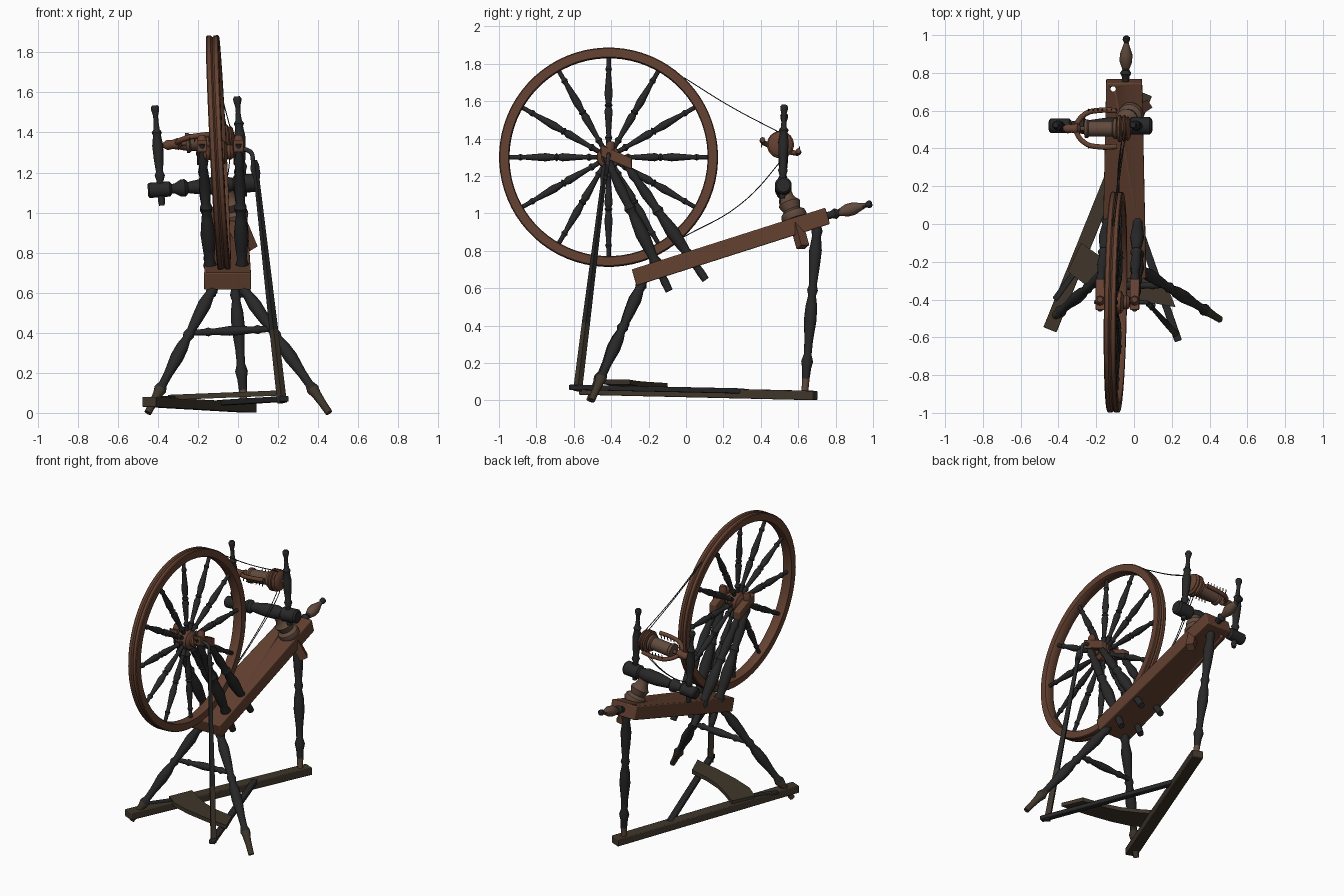
import bpy, bmesh, math
from mathutils import Vector, Matrix

if "Cube" in bpy.data.objects:
    bpy.data.objects.remove(bpy.data.objects["Cube"])

def material(name, rgb):
    m = bpy.data.materials.new(name)
    m.diffuse_color = (*rgb, 1)
    m.use_nodes = True
    m.node_tree.nodes["Principled BSDF"].inputs["Base Color"].default_value = m.diffuse_color
    return m

BROWN = material("red brown wood", (0.125, 0.052, 0.030))
DARK = material("near black wood", (0.020, 0.021, 0.020))
OLIVE = material("worn olive wood", (0.050, 0.037, 0.024))
WORN = material("worn grey brown wood", (0.120, 0.068, 0.046))
IRON = material("dark iron and string", (0.030, 0.030, 0.030))

def lathe(bm, p0, p1, prof, seg=14, closed=False):
    """Turn (fraction, radius) points around the line p0-p1."""
    p0, p1 = Vector(p0), Vector(p1)
    d = p1 - p0
    mat = Matrix.Translation(p0) @ d.to_track_quat('Z', 'Y').to_matrix().to_4x4()
    rings = []
    for t, r in prof:
        rings.append([bm.verts.new(mat @ Vector((r * math.cos(a), r * math.sin(a), t * d.length)))
                      for a in (math.tau * (i + 0.5) / seg for i in range(seg))])
    pairs = list(zip(rings, rings[1:])) + ([(rings[-1], rings[0])] if closed else [])
    for a, b in pairs:
        for i in range(seg):
            j = (i + 1) % seg
            bm.faces.new((a[i], a[j], b[j], b[i]))
    if not closed:
        bm.faces.new(rings[0][::-1])
        bm.faces.new(rings[-1])

def prism(bm, bottom, top):
    """Solid between two matching outlines."""
    a = [bm.verts.new(p) for p in bottom]
    b = [bm.verts.new(p) for p in top]
    bm.faces.new(a[::-1])
    bm.faces.new(b)
    for i in range(len(a)):
        j = (i + 1) % len(a)
        bm.faces.new((a[i], a[j], b[j], b[i]))

def finish(bm, name, mats, rule=None, matrix=None, bevel=0):
    bmesh.ops.recalc_face_normals(bm, faces=bm.faces)
    if rule:
        for f in bm.faces:
            f.material_index = int(rule(f.calc_center_median()))
    me = bpy.data.meshes.new(name)
    bm.to_mesh(me)
    bm.free()
    for m in mats:
        me.materials.append(m)
    ob = bpy.data.objects.new(name, me)
    bpy.context.collection.objects.link(ob)
    if matrix:
        ob.matrix_world = matrix
    bpy.ops.object.select_all(action='DESELECT')
    ob.select_set(True)
    bpy.context.view_layer.objects.active = ob
    bpy.ops.object.shade_smooth_by_angle(angle=math.radians(40))
    if bevel:
        b = ob.modifiers.new("soft edges", 'BEVEL')
        b.width, b.segments = bevel, 2
    return ob

def turned(name, p0, p1, prof, mats, rule=None, seg=14):
    bm = bmesh.new()
    lathe(bm, p0, p1, prof, seg)
    return finish(bm, name, mats, rule)

def tube(name, pts, r, mat):
    cu = bpy.data.curves.new(name, 'CURVE')
    cu.dimensions, cu.bevel_depth, cu.bevel_resolution, cu.resolution_u = '3D', r, 2, 6
    cu.use_fill_caps = True
    s = cu.splines.new('BEZIER')
    s.bezier_points.add(len(pts) - 1)
    for b, p in zip(s.bezier_points, pts):
        b.co = p
        b.handle_left_type = b.handle_right_type = 'AUTO'
    cu.materials.append(mat)
    ob = bpy.data.objects.new(name, cu)
    bpy.context.collection.objects.link(ob)
    return ob

# Wheel: rim, spokes and hub in a slightly leaning frame
n, u, v = Vector((1, -0.017, 0.05)), Vector((0.017, 1, 0)), Vector((-0.05, 0, 1))
W = Matrix.Translation((-0.098, -0.414, 1.30)) @ Matrix((n, u, v)).transposed().to_4x4()
bm = bmesh.new()
lathe(bm, (-0.5, 0, 0), (0.5, 0, 0), [(0.468, 0.535), (0.475, 0.53), (0.525, 0.53), (0.532, 0.535), (0.532, 0.58),
      (0.527, 0.585), (0.508, 0.585), (0.5, 0.576), (0.492, 0.585), (0.473, 0.585), (0.468, 0.58)], 72, True)
finish(bm, "wheel_rim", [BROWN], matrix=W)
spoke = [(0, .013), (.10, .013), (.13, .02), (.16, .012), (.3, .017), (.42, .022), (.46, .015), (.48, .022),
         (.5, .015), (.6, .022), (.75, .016), (.84, .012), (.87, .018), (.9, .012), (1, .012)]
bm = bmesh.new()
for k in range(12):
    a = math.tau * k / 12
    c = Vector((0, math.cos(a), math.sin(a)))
    lathe(bm, c * 0.04, c * 0.535, spoke, 10)
finish(bm, "wheel_spokes", [DARK], matrix=W)
bm = bmesh.new()
lathe(bm, (-0.075, 0, 0), (0.075, 0, 0), [(0, .03), (.1, .04), (.2, .035), (.3, .06), (.5, .064), (.7, .06),
      (.8, .035), (.9, .04), (1, .03)], 20)
finish(bm, "wheel_hub", [BROWN], matrix=W)

# Axle and crank
tube("axle_crank", [(-0.21, -0.412, 1.295), (-0.05, -0.415, 1.302), (0.06, -0.415, 1.305), (0.075, -0.42, 1.26),
                    (0.08, -0.43, 1.20), (0.11, -0.43, 1.19)], 0.011, IRON)

# Sloping bench with a through hole
bm = bmesh.new()
def bench_end(y, z, w):
    return [(-0.052 + s * w, y + k * 0.025, z - k * 0.087) for s, k in ((-1, 0), (1, 0), (1, 1), (-1, 1))]
prism(bm, bench_end(-0.29, 0.70, 0.117), bench_end(0.745, 1.03, 0.095))
bench = finish(bm, "bench", [BROWN], bevel=0.006)
cutter = turned("hole_cutter", (-0.11, 0.715, 0.85), (-0.11, 0.715, 1.15), [(0, .014), (1, .014)], [BROWN])
cutter.hide_render = True
cutter.hide_set(True)
cut = bench.modifiers.new("hole", 'BOOLEAN')
cut.object, cut.solver = cutter, 'EXACT'

# Bench end handle
turned("bench_handle", (-0.045, 0.75, 0.985), (-0.04, 0.995, 1.053),
       [(0, .02), (.12, .02), (.2, .03), (.27, .018), (.32, .022), (.45, .034), (.6, .034), (.78, .018), (.86, .012),
        (.92, .02), (.97, .019), (1, .01)], [DARK, WORN], lambda c: 0.82 < c.y < 0.95)

# Legs and stretcher
leg = [(0, .018), (.08, .02), (.14, .024), (.18, .032), (.22, .021), (.30, .023), (.42, .034), (.5, .031), (.56, .021),
       (.59, .029), (.62, .021), (.72, .029), (.82, .034), (.9, .024), (.93, .03), (.96, .022), (1, .022)]
turned("front_leg_left", (-0.45, -0.515, 0.0), (-0.105, -0.22, 0.66), leg, [DARK, OLIVE], lambda c: c.z < 0.13)
turned("front_leg_right", (0.455, -0.505, 0.0), (0.0, -0.22, 0.66), leg, [DARK, OLIVE], lambda c: c.z < 0.13)
turned("rear_leg", (0.03, 0.635, 0.04), (-0.04, 0.705, 0.97), leg, [DARK, WORN], lambda c: c.z < 0.14)
turned("leg_stretcher", (-0.23, -0.325, 0.40), (0.18, -0.325, 0.42),
       [(0, .014), (.15, .016), (.2, .022), (.25, .015), (.45, .024), (.55, .024), (.75, .016), (.8, .023), (.85, .016),
        (1, .014)], [DARK])

# Foot bar on the ground
def beam(name, a, b, w, h, mats, rule=None):
    a, b = Vector(a), Vector(b)
    side = (b - a).cross(Vector((0, 0, 1))).normalized() * w / 2
    up = Vector((0, 0, h / 2))
    bm = bmesh.new()
    prism(bm, *[[p - side - up, p + side - up, p + side + up, p - side + up] for p in (a, b)])
    return finish(bm, name, mats, rule, bevel=0.005)
beam("foot_bar", (-0.445, -0.56, 0.055), (0.06, 0.69, 0.026), 0.075, 0.05, [OLIVE])

# Treadle bar and board
beam("treadle_bar", (0.235, -0.62, 0.07), (-0.09, 0.31, 0.05), 0.04, 0.028, [DARK])
outline = [(-0.28, -0.10), (-0.35, -0.25), (-0.26, -0.32), (-0.12, -0.37), (0.05, -0.41), (0.22, -0.44),
           (0.165, -0.30), (0.03, -0.27), (-0.08, -0.23), (-0.18, -0.17)]
bm = bmesh.new()
prism(bm, *[[(x, y, 0.078 + 0.04 * x + h) for x, y in outline] for h in (0, 0.026)])
finish(bm, "treadle_board", [OLIVE])
beam("treadle_hinge", (-0.42, -0.40, 0.075), (-0.26, -0.18, 0.075), 0.03, 0.02, [DARK])

# Connecting rod from treadle to crank
turned("connecting_rod", (0.22, -0.58, 0.05), (0.083, -0.43, 1.26),
       [(0, .024), (.3, .022), (.6, .018), (.92, .014), (.94, .02), (.98, .02), (1, .012)],
       [DARK, OLIVE], lambda c: c.z < 0.4, 4)

# Wheel posts: two on each side, mirrored about the wheel, with bearing blocks
post = [(0, .02), (.06, .022), (.1, .02), (.16, .024), (.2, .034), (.24, .024), (.3, .03), (.40, .037), (.5, .028),
        (.55, .022), (.58, .032), (.61, .022), (.72, .029), (.84, .02), (.88, .026), (.92, .018), (1, .016)]
for side, xb, xt in (("left", -0.13, -0.18), ("right", 0.025, 0.003)):
    turned(f"front_post_{side}", (xb, -0.09, 0.585), (xt, -0.45, 1.345), post, [DARK])
    turned(f"rear_post_{side}", (xb, 0.105, 0.645), (xt, -0.335, 1.28), post, [DARK])
    beam(f"bearing_block_{side}", (xt, -0.455, 1.335), (xt, -0.29, 1.265), 0.05, 0.06, [BROWN])
    turned(f"bearing_cap_{side}", (xt, -0.415, 1.30), (xt, -0.40, 1.385),
           [(0, .026), (.5, .026), (.8, .024), (1, .015)], [BROWN])

# Tension block: turned collar and peg through the bench
turned("tension_collar", (-0.01, 0.585, 0.965), (-0.055, 0.53, 1.11),
       [(0, .062), (.12, .07), (.25, .066), (.35, .045), (.45, .052), (.6, .06), (.7, .045), (.85, .036), (1, .036)],
       [WORN], seg=18)
turned("tension_peg", (0.065, 0.625, 0.82), (-0.01, 0.575, 1.0), [(0, .036), (1, .036)], [BROWN], seg=4)

# Cross bar carrying the maidens
turned("cross_bar", (-0.45, 0.52, 1.11), (0.095, 0.52, 1.15),
       [(0, .03), (.015, .038), (.2, .038), (.22, .024), (.25, .026), (.3, .042), (.34, .044), (.37, .028), (.42, .033),
        (.55, .043), (.7, .045), (.78, .032), (.8, .046), (.98, .046), (1, .036)], [DARK], seg=18)
maiden = [(0, .014), (.05, .018), (.12, .016), (.25, .018), (.3, .026), (.34, .018), (.45, .024), (.6, .028), (.7, .02),
          (.73, .026), (.76, .016), (.84, .012), (.9, .013), (.95, .02), (.98, .021), (1, .014)]
turned("maiden_left", (-0.38, 0.515, 1.035), (-0.415, 0.525, 1.535), maiden, [DARK])
turned("maiden_right", (0.03, 0.515, 1.08), (-0.005, 0.525, 1.58), maiden, [DARK])

# Flyer, bobbin and whorl
A, B = Vector((-0.375, 0.505, 1.335)), Vector((0.01, 0.505, 1.375))
turned("flyer_spindle", A, B, [(0, .012), (.06, .026), (.12, .022), (.2, .03), (.24, .012), (1, .01)], [BROWN])
turned("bobbin", A, B, [(.3, .02), (.3, .05), (.34, .05), (.36, .042), (.68, .042), (.7, .055), (.74, .055), (.74, .02)],
       [WORN], seg=18)
turned("flyer_whorl", A, B, [(.76, .02), (.76, .072), (.79, .072), (.81, .058), (.83, .072), (.85, .072), (.87, .058),
                             (.89, .066), (.92, .05), (.93, .02)], [BROWN], seg=22)
arm = Vector((0, 0.095, -0.03))
shape = [(-0.09, 1), (-0.18, 1.02), (-0.26, 0.8), (-0.305, 0), (-0.26, -0.8), (-0.18, -1.02), (-0.09, -1)]
tube("flyer_arms", [Vector((x, 0.505, 1.355 + 0.1 * (x + 0.18))) + arm * k for x, k in shape], 0.014, BROWN)
bm = bmesh.new()
for s in (1, -1):
    for k in range(7):
        p = Vector((-0.24 + k * 0.024, 0.505, 1.355)) + arm * s
        lathe(bm, p, p + Vector((0, 0.008 * s, 0.032 * s)), [(0, .004), (1, .003)], 5)
finish(bm, "flyer_hooks", [IRON])

# Drive band: taut upper run and sagging lower run, each doubled
for i, e in enumerate((-0.06, -0.042)):
    x = -0.115 + i * 0.008
    tube(f"drive_band_upper_{i + 1}", [(x, -0.01, 1.725), (x + 0.03, 0.24, 1.57), (e, 0.495, 1.435)], 0.0025, IRON)
    tube(f"drive_band_lower_{i + 1}", [(x + 0.03, -0.01, 0.875), (x + 0.03, 0.28, 1.04), (e, 0.49, 1.26),
                                       (e, 0.53, 1.32)], 0.0025, IRON)
